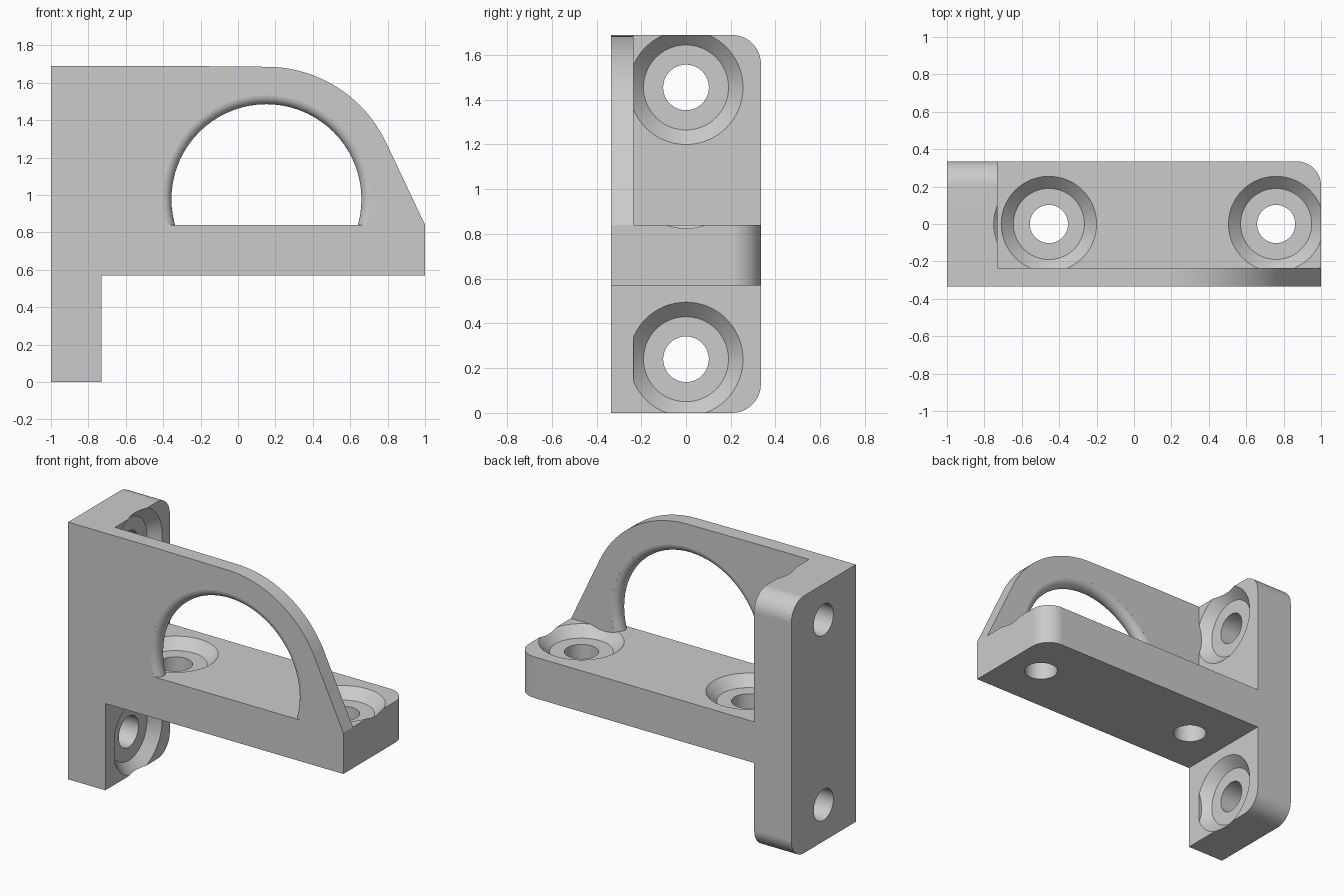
import bpy, bmesh
from math import sin, cos, pi, radians, acos, atan2, hypot
from mathutils import Matrix, Vector

cube = bpy.data.objects.get("Cube")
if cube:
    bpy.data.objects.remove(cube, do_unlink=True)

HALF = 0.335              # half depth of the bracket
HEIGHT = 1.69
SHELF_LOW, SHELF_TOP = 0.57, 0.84
UPRIGHT_FACE = -0.73
WEB_BACK = -0.235
CORNER = 0.13
ARCH = Vector((0.152, 0.977))   # arch centre in x, z

grey = bpy.data.materials.new("mid_grey")
grey.use_nodes = True
colour = (0.6, 0.6, 0.6, 1)
grey.diffuse_color = colour
grey.node_tree.nodes["Principled BSDF"].inputs["Base Color"].default_value = colour


def make_object(name, bm):
    bmesh.ops.recalc_face_normals(bm, faces=bm.faces)
    mesh = bpy.data.meshes.new(name)
    bm.to_mesh(mesh)
    bm.free()
    mesh.materials.append(grey)
    obj = bpy.data.objects.new(name, mesh)
    bpy.context.collection.objects.link(obj)
    return obj


def arc(cx, cy, r, start, end, steps):
    angles = [radians(start + (end - start) * i / steps) for i in range(steps + 1)]
    return [(cx + r * cos(a), cy + r * sin(a)) for a in angles]


def prism(name, outline, axis, low, high):
    """Extrude a 2D outline along x, y or z."""
    place = {"x": lambda u, v, d: (d, u, v),
             "y": lambda u, v, d: (u, d, v),
             "z": lambda u, v, d: (u, v, d)}[axis]
    bm = bmesh.new()
    face = bm.faces.new([bm.verts.new(place(u, v, low)) for u, v in outline])
    extruded = bmesh.ops.extrude_face_region(bm, geom=[face])["geom"]
    bmesh.ops.translate(bm, vec=place(0, 0, high - low),
                        verts=[g for g in extruded if isinstance(g, bmesh.types.BMVert)])
    return make_object(name, bm)


def lathe(profile, matrix, floor=None):
    """Spin a radius/height profile around its own z axis, then place it."""
    bm = bmesh.new()
    verts = [bm.verts.new((r, 0, h)) for r, h in profile]
    edges = [bm.edges.new(pair) for pair in zip(verts, verts[1:])]
    bmesh.ops.spin(bm, geom=verts + edges, cent=(0, 0, 0), axis=(0, 0, 1),
                   angle=2 * pi, steps=72)
    bmesh.ops.remove_doubles(bm, verts=bm.verts, dist=0.0001)
    bmesh.ops.transform(bm, matrix=matrix, verts=bm.verts)
    if floor is not None:
        bmesh.ops.bisect_plane(bm, geom=bm.verts[:] + bm.edges[:] + bm.faces[:],
                               plane_co=(0, 0, floor), plane_no=(0, 0, 1),
                               clear_inner=True)
        bmesh.ops.holes_fill(bm, edges=[e for e in bm.edges if e.is_boundary], sides=0)
    cutter = make_object("cutter", bm)
    cutter.hide_render = True
    return cutter


def combine(target, other, operation):
    mod = target.modifiers.new("combine", "BOOLEAN")
    mod.operation, mod.solver, mod.object = operation, "EXACT", other
    bpy.context.view_layer.objects.active = target
    bpy.ops.object.modifier_apply(modifier=mod.name)
    bpy.data.objects.remove(other, do_unlink=True)


# Upright mounting plate with two rounded rear corners
inner = HALF - CORNER
upright = prism("upright_plate",
                [(-HALF, 0)] + arc(inner, CORNER, CORNER, -90, 0, 12)
                + arc(inner, HEIGHT - CORNER, CORNER, 0, 90, 12) + [(-HALF, HEIGHT)],
                "x", -1, UPRIGHT_FACE)

# Shelf plate with one rounded rear corner
shelf = prism("shelf_plate",
              [(-0.87, -HALF), (1, -HALF)]
              + arc(1 - CORNER, inner, CORNER, 0, 90, 12) + [(-0.87, HALF)],
              "z", SHELF_LOW, SHELF_TOP)

# Recessed screw holes with a sloping rim
screw = [(0, 0.1), (0.355, 0.1), (0.19, -0.065), (0.102, -0.065), (0.102, -0.4), (0, -0.4)]
for z in (0.24, 1.455):
    turn = Matrix.Rotation(pi / 2, 4, "Y")
    combine(upright, lathe(screw, Matrix.Translation((UPRIGHT_FACE, 0, z)) @ turn), "DIFFERENCE")
for x in (-0.455, 0.76):
    combine(shelf, lathe(screw, Matrix.Translation((x, 0, SHELF_TOP))), "DIFFERENCE")

# Front web: sloping brace that runs tangent into a round shoulder
radius = 0.708
tip = Vector((1, SHELF_TOP)) - ARCH
tangent = (atan2(tip.y, tip.x) + acos(radius / hypot(*tip))) * 180 / pi
web = prism("front_web",
            [(-1, 0), (UPRIGHT_FACE, 0), (UPRIGHT_FACE, SHELF_LOW), (1, SHELF_LOW),
             (1, SHELF_TOP)] + arc(ARCH.x, ARCH.y, radius, tangent, 90, 28)
            + [(-0.37, HEIGHT), (-1, HEIGHT)],
            "y", -HALF, WEB_BACK)

# Arched window with a fully rounded rim and a flat sill
rim = (WEB_BACK + HALF) / 2
rounded = arc(0.508 + rim, 0, rim, 266, 94, 16)
profile = ([(0, -0.1), (rounded[0][0], -0.1)] + rounded
           + [(rounded[-1][0], 0.1), (0, 0.1)])
centre = Matrix.Translation((ARCH.x, (WEB_BACK - HALF) / 2, ARCH.y))
combine(web, lathe(profile, centre @ Matrix.Rotation(pi / 2, 4, "X"), SHELF_TOP), "DIFFERENCE")

# Join everything into a single solid
combine(upright, shelf, "UNION")
combine(upright, web, "UNION")
upright.name = "bracket"

# One material slot, smooth curves and crisp edges
upright.data.materials.clear()
upright.data.materials.append(grey)
for poly in upright.data.polygons:
    poly.material_index = 0
bpy.ops.object.select_all(action="DESELECT")
upright.select_set(True)
bpy.context.view_layer.objects.active = upright
bpy.ops.object.shade_smooth_by_angle(angle=radians(25))
weighted = upright.modifiers.new("even_shading", "WEIGHTED_NORMAL")
weighted.keep_sharp = True
